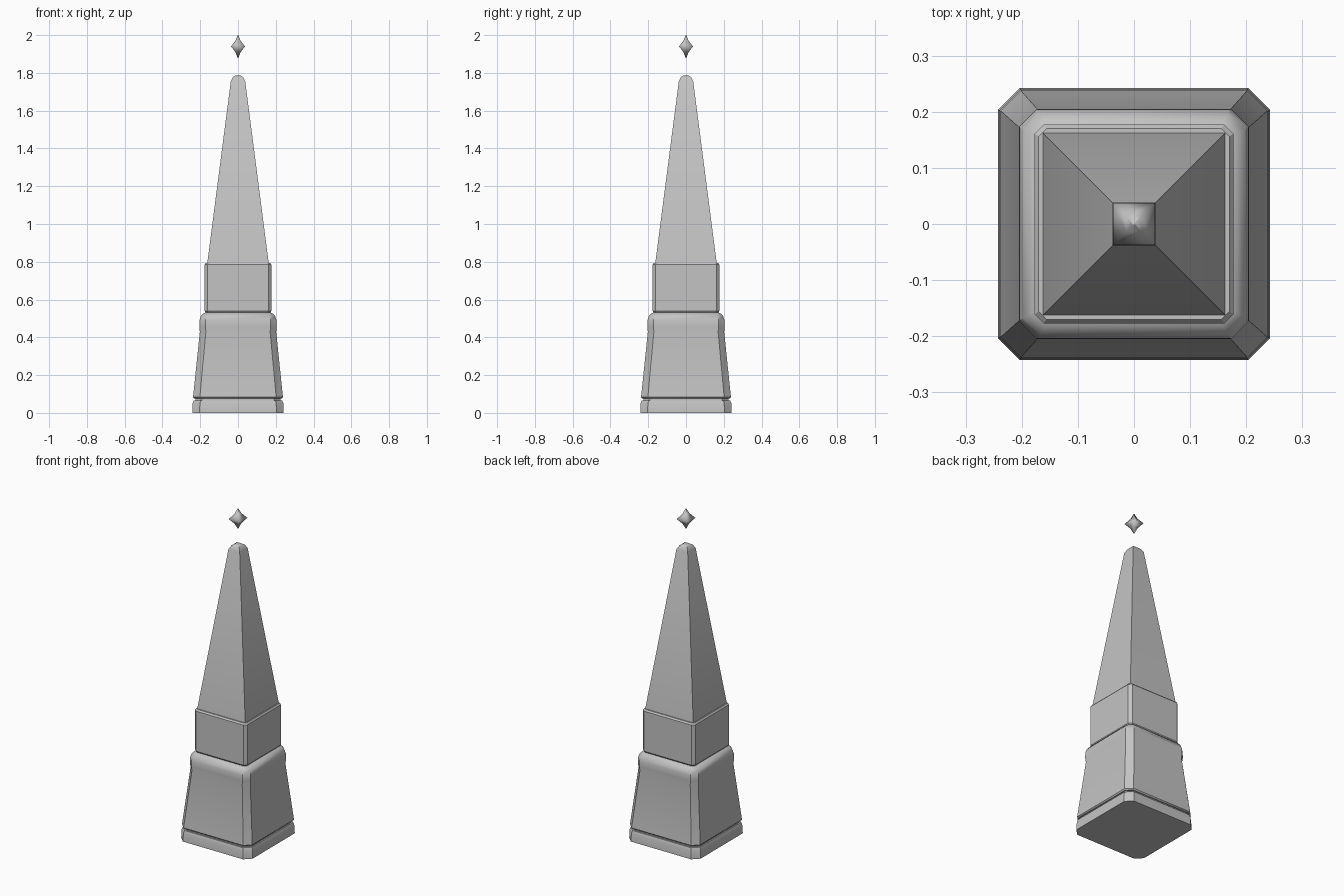
import bpy
import bmesh
import math

old = bpy.data.objects.get("Cube")
if old:
    bpy.data.objects.remove(old, do_unlink=True)

stone = bpy.data.materials.new("grey stone")
stone.use_nodes = True
grey = (0.55, 0.55, 0.55, 1)
stone.diffuse_color = grey
stone.node_tree.nodes["Principled BSDF"].inputs["Base Color"].default_value = grey


def section(half, cut):
    """Square outline, with corners cut off when cut is above zero."""
    inner = half - cut
    points = []
    for turn in range(4):
        c, s = round(math.cos(turn * math.pi / 2)), round(math.sin(turn * math.pi / 2))
        corner = [(half, inner), (inner, half)] if cut else [(half, half)]
        points += [(x * c - y * s, x * s + y * c) for x, y in corner]
    return points


def loft(name, profile, smooth_angle):
    """Stack square sections given as (z, half width, corner cut)."""
    bm = bmesh.new()
    rings = [[bm.verts.new((x, y, z)) for x, y in section(half, cut)]
             for z, half, cut in profile]
    for low, high in zip(rings, rings[1:]):
        n = len(low)
        for i in range(n):
            j = (i + 1) % n
            bm.faces.new((low[i], low[j], high[j], high[i]))
    bm.faces.new(rings[0][::-1])
    bm.faces.new(rings[-1])
    bmesh.ops.remove_doubles(bm, verts=bm.verts, dist=0.0001)
    bmesh.ops.recalc_face_normals(bm, faces=bm.faces)
    mesh = bpy.data.meshes.new(name)
    bm.to_mesh(mesh)
    bm.free()
    mesh.materials.append(stone)
    obj = bpy.data.objects.new(name, mesh)
    bpy.context.collection.objects.link(obj)
    bpy.ops.object.select_all(action="DESELECT")
    obj.select_set(True)
    bpy.context.view_layer.objects.active = obj
    bpy.ops.object.shade_smooth_by_angle(angle=math.radians(smooth_angle))
    return obj


# Foot slab with a recessed joint above it
loft("foot_slab", [(0, 0.242, 0.038), (0.05, 0.24, 0.038), (0.066, 0.234, 0.036)], 30)
loft("joint", [(0.06, 0.226, 0.035), (0.085, 0.226, 0.035)], 30)

# Tapered pedestal with a rounded shoulder
loft("pedestal", [(0.076, 0.232, 0.034), (0.083, 0.238, 0.036),
                  (0.43, 0.202, 0.032), (0.455, 0.205, 0.032),
                  (0.49, 0.204, 0.032), (0.512, 0.197, 0.03),
                  (0.526, 0.185, 0.025), (0.532, 0.17, 0.016)], 35)

# Upright block
loft("block", [(0.53, 0.17, 0.014), (0.54, 0.177, 0.016),
               (0.785, 0.177, 0.016), (0.794, 0.17, 0.014)], 25)

# Spire with a blunt tip
loft("spire", [(0.79, 0.163, 0), (1.757, 0.038, 0),
               (1.778, 0.026, 0), (1.785, 0.015, 0)], 35)

# Floating pointed finial with hollowed flanks
loft("floating_finial", [(1.88, 0.002, 0), (1.91, 0.014, 0), (1.94, 0.037, 0),
                         (1.97, 0.014, 0), (2.0, 0.002, 0)], 100)
